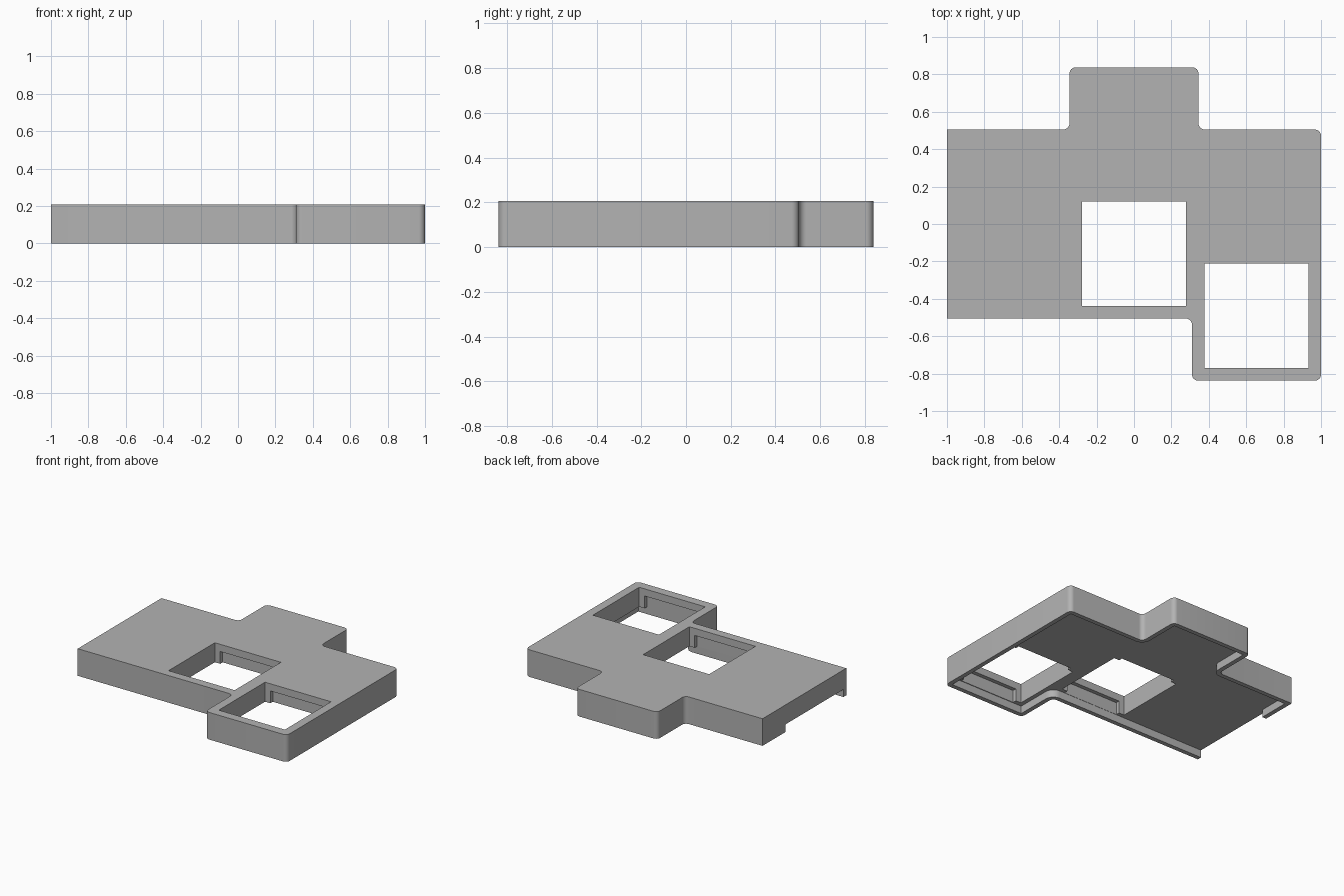
import bpy, bmesh, math
from mathutils import Vector

TOP, POCKET, CLIP = 0.207, 0.058, 0.152   # plate top, recess ceiling, clip ceiling
WALL = 0.034
FAR = 0.1

cube = bpy.data.objects.get("Cube")
if cube:
    bpy.data.objects.remove(cube, do_unlink=True)

grey = bpy.data.materials.new("plain grey")
grey.use_nodes = True
colour = (0.45, 0.45, 0.45, 1)
grey.diffuse_color = colour
grey.node_tree.nodes["Principled BSDF"].inputs["Base Color"].default_value = colour


def turn(a, b, c):
    """Positive for an outward corner of a counter-clockwise outline."""
    return (b - a).cross(c - b)


def neighbours(corners):
    n = len(corners)
    for i, (p, r) in enumerate(corners):
        yield corners[i - 1][0], p, corners[(i + 1) % n][0], r


def inset(corners, t):
    """Move every edge inward by t, keeping the round corners concentric."""
    out = []
    for a, b, c, r in neighbours(corners):
        d, e = (b - a).normalized(), (c - b).normalized()
        shift = Vector((-d.y - e.y, d.x + e.x)) * t
        new_r = r + t if turn(a, b, c) < 0 else max(r - t, 0)
        out.append((b + shift, new_r if r else 0))
    return out


def rounded(corners, steps=8):
    pts = []
    for a, b, c, r in neighbours(corners):
        if r < 0.001:
            pts.append(b)
            continue
        u, v = (a - b).normalized() * r, (c - b).normalized() * r
        for k in range(steps + 1):
            w = math.pi / 2 * k / steps
            pts.append(b + u * (1 - math.sin(w)) + v * (1 - math.cos(w)))
    return pts


def prism(name, pts, z0, z1):
    bm = bmesh.new()
    low = bm.faces.new([bm.verts.new((p[0], p[1], z0)) for p in pts])
    ext = bmesh.ops.extrude_face_region(bm, geom=[low])
    moved = [g for g in ext["geom"] if isinstance(g, bmesh.types.BMVert)]
    bmesh.ops.translate(bm, verts=moved, vec=(0, 0, z1 - z0))
    bmesh.ops.recalc_face_normals(bm, faces=bm.faces)
    mesh = bpy.data.meshes.new(name)
    bm.to_mesh(mesh)
    bm.free()
    obj = bpy.data.objects.new(name, mesh)
    bpy.context.collection.objects.link(obj)
    return obj


def box(name, x0, x1, y0, y1, z0, z1):
    return prism(name, [(x0, y0), (x1, y0), (x1, y1), (x0, y1)], z0, z1)


def cut(target, cutter):
    mod = target.modifiers.new(cutter.name, "BOOLEAN")
    mod.operation, mod.solver, mod.object = "DIFFERENCE", "EXACT", cutter
    bpy.context.view_layer.objects.active = target
    bpy.ops.object.modifier_apply(modifier=mod.name)
    bpy.data.objects.remove(cutter, do_unlink=True)


# Stepped outline: main slab, rear tab and front corner bay
R = 0.034
main, deep, tab, bay = 0.505, 0.838, 0.345, 0.31
outline = [(Vector((x, y)), r) for x, y, r in (
    (-1, -main, 0), (bay, -main, R), (bay, -deep, R), (1, -deep, R), (1, main, R),
    (tab, main, R), (tab, deep, R), (-tab, deep, R), (-tab, main, R), (-1, main, 0))]
plate = prism("switch_plate", rounded(outline), 0, TOP)
plate.data.materials.append(grey)

# Hollow underside, leaving a thin rim that opens on the right side
hollow = inset(outline, WALL)
front_y, right_x = hollow[0][0].y, hollow[0][0].x
opening = 0.23
hollow[0] = (Vector((-1 - FAR, front_y)), 0)
hollow += [(Vector((right_x, opening)), 0), (Vector((-1 - FAR, opening)), 0)]
cut(plate, prism("underside_hollow", rounded(hollow), -FAR, POCKET))

# Square windows with clip recesses in their front and back walls
half = 0.279
for cx, cy in ((0, -0.16), (0.655, -0.49)):
    cut(plate, box("window", cx - half, cx + half, cy - half, cy + half, -FAR, TOP + FAR))
    reach, width = half + 0.03, half - 0.045
    cut(plate, box("clip_recess", cx - width, cx + width, cy - reach, cy + reach, -FAR, CLIP))

# Smooth the round corners, keep all other edges crisp
bpy.ops.object.select_all(action="DESELECT")
plate.select_set(True)
bpy.context.view_layer.objects.active = plate
bpy.ops.object.shade_smooth_by_angle(angle=math.radians(30))
